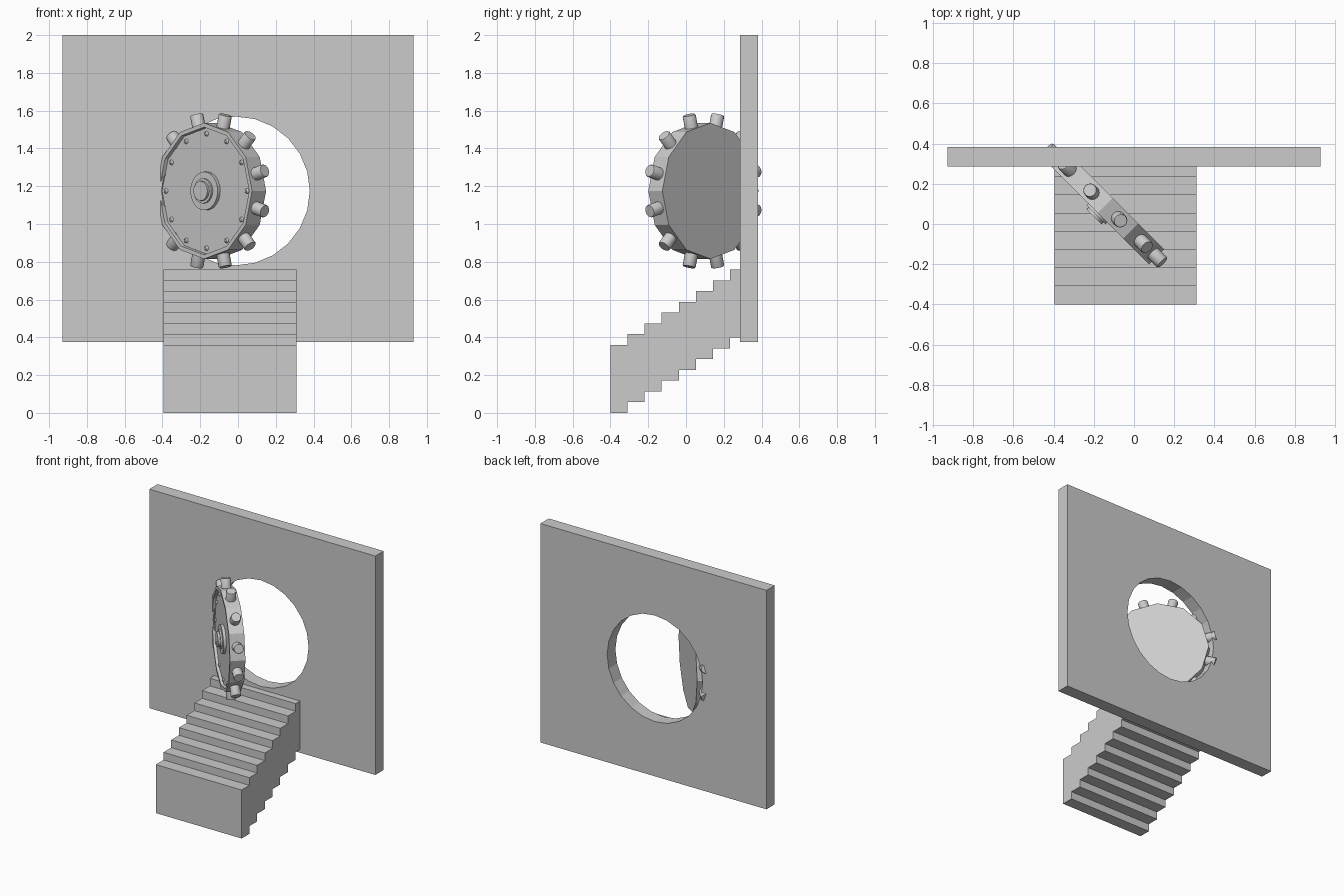
import bpy, bmesh
from math import cos, sin, pi, radians
from mathutils import Matrix, Vector

if "Cube" in bpy.data.objects:
    bpy.data.objects.remove(bpy.data.objects["Cube"])


def finish(name, bm, smooth=False):
    bmesh.ops.recalc_face_normals(bm, faces=bm.faces)
    me = bpy.data.meshes.new(name)
    bm.to_mesh(me)
    bm.free()
    ob = bpy.data.objects.new(name, me)
    bpy.context.collection.objects.link(ob)
    if smooth:
        bpy.ops.object.select_all(action='DESELECT')
        ob.select_set(True)
        bpy.context.view_layer.objects.active = ob
        bpy.ops.object.shade_smooth_by_angle(angle=radians(40))
    return ob


def plate(name, outer, inner, y0, y1):
    """Upright slab with an opening; both outlines have equal point counts."""
    bm = bmesh.new()
    loops = [[bm.verts.new((x, y, z)) for x, z in pts]
             for pts, y in ((outer, y0), (inner, y0), (inner, y1), (outer, y1))]
    n = len(outer)
    for a in range(4):
        p, q = loops[a], loops[(a + 1) % 4]
        for i in range(n):
            j = (i + 1) % n
            bm.faces.new((p[i], p[j], q[j], q[i]))
    return finish(name, bm)


def lathe(bm, profile, seg, mat):
    """Spin (radius, height) points about local z; closes both ends."""
    rings = [[bm.verts.new(mat @ Vector((r * cos(2 * pi * i / seg), r * sin(2 * pi * i / seg), h)))
              for i in range(seg)] for r, h in profile]
    for p, q in zip(rings, rings[1:]):
        for i in range(seg):
            j = (i + 1) % seg
            bm.faces.new((p[i], p[j], q[j], q[i]))
    bm.faces.new(rings[0])
    bm.faces.new(rings[-1])


def square(cx, cz, hx, hz, n):
    pts = []
    for i in range(n):
        c, s = cos(2 * pi * (i + (n == 4) / 2) / n), sin(2 * pi * (i + (n == 4) / 2) / n)
        m = max(abs(c), abs(s))
        pts.append((cx + hx * c / m, cz + hz * s / m))
    return pts


# Wall and the flush panel holding the round doorway
Y0, Y1 = 0.285, 0.382
plate("wall", square(0, 1.1875, 0.928, 0.8125, 4), square(0, 1.188, 0.505, 0.473, 4), Y0, Y1)
hole = [(-0.012 + 0.392 * cos(2 * pi * i / 24), 1.175 + 0.394 * sin(2 * pi * i / 24)) for i in range(24)]
plate("doorway_panel", square(0, 1.188, 0.505, 0.473, 24), hole, Y0, Y1)

# Stairs: eight overlapping blocks, each one step higher
bm = bmesh.new()
for i in range(8):
    y, z = -0.40 + 0.0905 * i, 0.057 * i
    m = Matrix.Translation((-0.0425, y + 0.04525, z + 0.18)) @ Matrix.Diagonal((0.705, 0.0905, 0.36, 1))
    bmesh.ops.create_cube(bm, size=1, matrix=m)
finish("stairs", bm)

# Door frame of reference: local z points out of the door front, local y is up
k = 0.5 ** 0.5
D = Matrix(((k, 0, -k, -0.18), (-k, 0, -k, 0.055), (0, 1, 0, 1.175), (0, 0, 0, 1)))

# Twelve-sided door slab with a recessed front
bm = bmesh.new()
lathe(bm, [(0.36, -0.105), (0.36, 0), (0.338, 0), (0.334, -0.02)], 12, D)
finish("door", bm)

# Locking bolts around the rim, one per flat side
bm = bmesh.new()
for i in range(12):
    m = D @ Matrix.Translation((0, 0, -0.0525)) @ Matrix.Rotation(pi / 12 + i * pi / 6, 4, 'Z') \
        @ Matrix.Rotation(pi / 2, 4, 'Y')
    lathe(bm, [(0.035, 0.32), (0.035, 0.411), (0.032, 0.416)], 16, m)
finish("locking_bolts", bm, True)

# Rivets on the recessed face
bm = bmesh.new()
for i in range(12):
    m = D @ Matrix.Rotation(i * pi / 6, 4, 'Z') @ Matrix.Translation((0.303, 0, -0.02))
    lathe(bm, [(0.014, 0), (0.012, 0.006), (0.007, 0.010)], 10, m)
finish("rivets", bm, True)

# Stepped hub in the middle
bm = bmesh.new()
lathe(bm, [(0.102, -0.02), (0.102, 0), (0.066, 0), (0.066, 0.012),
           (0.052, 0.012), (0.052, 0.027)], 24, D)
finish("hub", bm, True)
